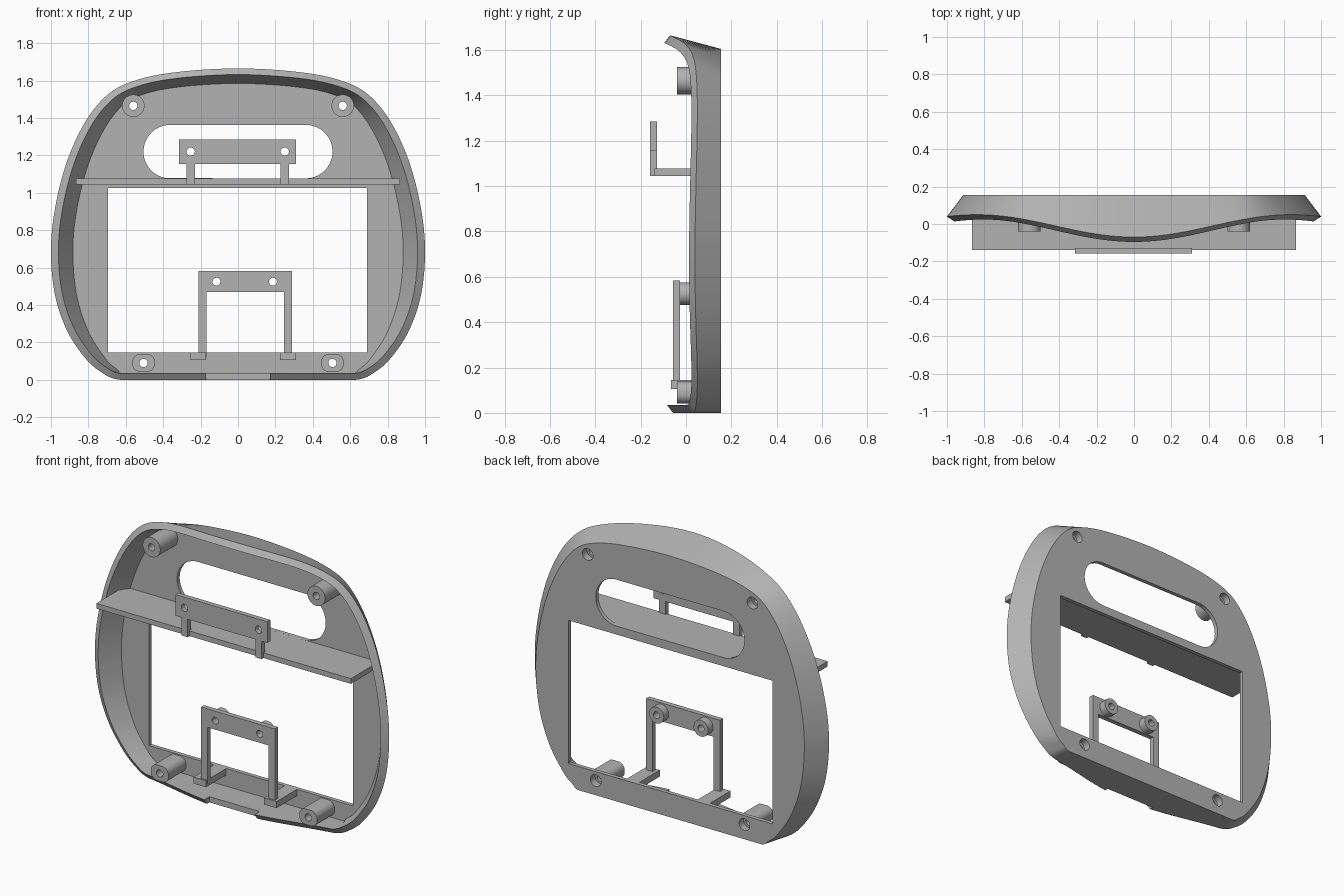
import bpy, bmesh, math
from mathutils import Vector

if "Cube" in bpy.data.objects:
    bpy.data.objects.remove(bpy.data.objects["Cube"])

grey = bpy.data.materials.new("light grey plastic")
grey.use_nodes = True
COLOR = (0.45, 0.45, 0.45, 1)
grey.diffuse_color = COLOR
grey.node_tree.nodes["Principled BSDF"].inputs["Base Color"].default_value = COLOR

BACK, FLOOR = 0.155, 0.13   # rear face and inner face of the panel


def finish(name, bm):
    bmesh.ops.recalc_face_normals(bm, faces=bm.faces)
    mesh = bpy.data.meshes.new(name)
    bm.to_mesh(mesh)
    bm.free()
    obj = bpy.data.objects.new(name, mesh)
    bpy.context.collection.objects.link(obj)
    mesh.materials.append(grey)
    return obj


def activate(obj):
    bpy.ops.object.select_all(action='DESELECT')
    obj.select_set(True)
    bpy.context.view_layer.objects.active = obj


def block(name, x0, x1, z0, z1, y0, y1, r=0.0, steps=10):
    """Rounded rectangle in x and z, extruded along y."""
    pts = []
    corners = [(x1 - r, z1 - r), (x0 + r, z1 - r), (x0 + r, z0 + r), (x1 - r, z0 + r)]
    for i, (cx, cz) in enumerate(corners):
        for k in range(steps if r else 1):
            a = math.pi / 2 * (i + k / steps)
            pts.append((cx + r * math.cos(a), cz + r * math.sin(a)))
    bm = bmesh.new()
    rings = [[bm.verts.new((x, y, z)) for x, z in pts] for y in (y0, y1)]
    n = len(pts)
    for ring in rings:
        bm.faces.new(ring)
    for i in range(n):
        j = (i + 1) % n
        bm.faces.new((rings[0][i], rings[0][j], rings[1][j], rings[1][i]))
    return finish(name, bm)


def rod(name, x, z, r, y0, y1):
    return block(name, x - r, x + r, z - r, z + r, y0, y1, r * 0.999)


def cut(obj, cutter):
    mod = obj.modifiers.new("cut", 'BOOLEAN')
    mod.operation = 'DIFFERENCE'
    mod.solver = 'EXACT'
    mod.object = cutter
    activate(obj)
    bpy.ops.object.modifier_apply(modifier=mod.name)
    bpy.data.objects.remove(cutter)


def smooth(obj):
    activate(obj)
    bpy.ops.object.shade_smooth_by_angle(angle=math.radians(30))


# Outline of the front rim, right half from top to bottom
half = [(0, 1.665), (.33, 1.645), (.545, 1.602), (.69, 1.53), (.81, 1.39), (.91, 1.18),
        (.975, .935), (1, .70), (.98, .46), (.915, .265), (.82, .12), (.73, .04),
        (.63, 0), (.4, 0), (0, 0)]


def spline(points, steps=6):
    p = [Vector(q) for q in points]
    p = [Vector((-p[1].x, p[1].y))] + p + [Vector((-p[-2].x, p[-2].y))]
    out = []
    for i in range(1, len(p) - 2):
        a, b, c, d = p[i - 1:i + 3]
        flat = b.y == 0 and c.y == 0
        for k in range(steps):
            t = k / steps
            q = b.lerp(c, t) if flat else 0.5 * (
                2 * b + (c - a) * t + (2 * a - 5 * b + 4 * c - d) * t * t
                + (3 * b - a - 3 * c + d) * t ** 3)
            out.append(Vector((q.x, max(q.y, 0))))
    return out + [p[-2]]


right = spline(half)
outline = right + [Vector((-q.x, q.y)) for q in reversed(right[1:-1])]
COUNT = len(outline)


def inset(side, top, bottom):
    pts = []
    for i, q in enumerate(outline):
        t = (outline[(i + 1) % COUNT] - outline[i - 1]).normalized()
        nx, nz = -t.y, t.x
        pts.append((q.x - side * nx, q.y - (top if nz > 0 else bottom) * nz))
    return pts


def wave(x):
    return -0.01 - 0.06 * math.cos(math.pi * x / 0.84)


# Shell: tapered wall with a wavy slanted rim and a flat rear panel
bm = bmesh.new()
waves = [wave(q.x) for q in outline]
layers = [(inset(.087, .06, 0), [BACK] * COUNT),
          (inset(0, 0, 0), waves),
          (inset(.04, .033, .035), [w - 0.026 for w in waves]),
          (inset(.117, .08, .036), [FLOOR] * COUNT)]
rings = [[bm.verts.new((x, y, z)) for (x, z), y in zip(pts, ys)] for pts, ys in layers]
for a, b in zip(rings, rings[1:]):
    for i in range(COUNT):
        j = (i + 1) % COUNT
        bm.faces.new((a[i], a[j], b[j], b[i]))
bm.faces.new(rings[0])
bm.faces.new(rings[-1])
shell = finish("shell", bm)

# Openings: display window, rounded slot, cable notch
cut(shell, block("cutter", -.695, .69, .145, 1.025, .08, .3))
cut(shell, block("cutter", -.505, .505, 1.077, 1.363, .08, .3, .1425, 14))
cut(shell, block("cutter", -.17, .17, -.1, .06, -.3, -.035))

# Screw posts with counterbored holes through the panel
for side, label in ((1, "left"), (-1, "right")):
    x, z = side * .56, 1.465
    upper = rod("upper_post_" + label, x, z, .06, -.04, .14)
    lx, lz = side * .505, .09
    lower = block("lower_post_" + label, lx - .06, lx + .06, .042, .138, -.04, .14, .042)
    for post, px, pz in ((upper, x, z), (lower, lx, lz)):
        for target in (shell, post):
            cut(target, rod("cutter", px, pz, .022, -.2, .3))
            cut(target, rod("cutter", px, pz, .036, .11, .3))
        smooth(post)
smooth(shell)

# Shelf and its upright mounting plate
block("shelf", -.865, .865, 1.045, 1.077, -.14, .14)
plate = block("upper_plate", -.315, .31, 1.155, 1.285, -.158, -.128)
for x in (-.253, .25):
    cut(plate, rod("cutter", x, 1.22, .022, -.3, 0))
    block("upper_plate_leg", x - .022, x + .022, 1.045, 1.155, -.158, -.128)
smooth(plate)

# Lower bracket: crossbar, legs, feet and spacers
bar = block("lower_bar", -.212, .29, .47, .583, -.057, -.027)
for x in (-.115, .187):
    cut(bar, rod("cutter", x, .525, .021, -.3, .3))
    spacer = rod("bar_spacer", x, .525, .05, -.027, .02)
    cut(spacer, rod("cutter", x, .525, .021, -.3, .3))
    smooth(spacer)
smooth(bar)
for x in (-.191, .268):
    block("lower_leg", x - .021, x + .022, .12, .47, -.057, -.027)
for x in (-.213, .267):
    block("lower_foot", x - .042, x + .042, .105, .145, -.067, .14)
